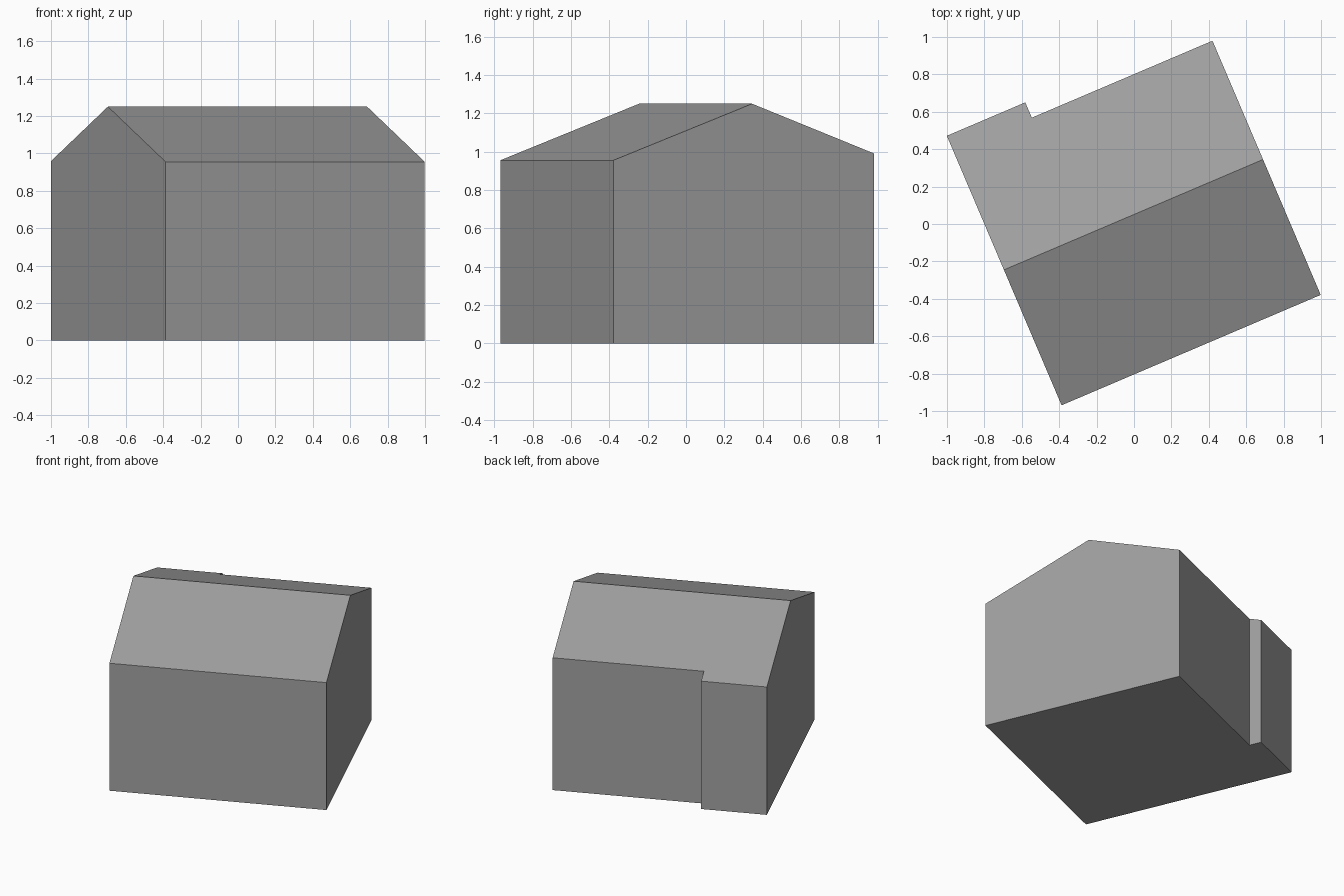
import bpy
import bmesh
import math
from mathutils import Matrix

cube = bpy.data.objects.get("Cube")
if cube:
    bpy.data.objects.remove(cube, do_unlink=True)

mat = bpy.data.materials.new("plain grey")
mat.use_nodes = True
grey = (0.35, 0.35, 0.35, 1)
mat.diffuse_color = grey
mat.node_tree.nodes["Principled BSDF"].inputs["Base Color"].default_value = grey

RIDGE_V, RIDGE_Z, PITCH = 0.047, 1.25, 0.375
WEST, EAST, STEP = -0.736, 0.77, -0.28
FRONT, BACK, BAY = -0.74, 0.737, 0.826
TURN = Matrix.Rotation(math.radians(23.07), 4, "Z")


def roof_height(v):
    return RIDGE_Z - PITCH * abs(v - RIDGE_V)


# Footprint in the building's own axes, ridge along x, with a bay at the back
footprint = [(WEST, FRONT), (EAST, FRONT), (EAST, RIDGE_V), (EAST, BACK),
             (STEP, BACK), (STEP, BAY), (WEST, BAY), (WEST, RIDGE_V)]


def build(name, make_faces):
    bm = bmesh.new()
    floor = [bm.verts.new((u, v, 0)) for u, v in footprint]
    top = [bm.verts.new((u, v, roof_height(v))) for u, v in footprint]
    make_faces(bm, floor, top)
    bmesh.ops.delete(bm, geom=[v for v in bm.verts if not v.link_faces], context="VERTS")
    bm.transform(TURN)
    mesh = bpy.data.meshes.new(name)
    bm.to_mesh(mesh)
    bm.free()
    mesh.materials.append(mat)
    obj = bpy.data.objects.new(name, mesh)
    bpy.context.collection.objects.link(obj)


# Walls with whole gable ends, and the floor
def wall_faces(bm, floor, top):
    bm.faces.new(floor[::-1])
    for i in (0, 3, 4, 5):
        bm.faces.new((floor[i], floor[i + 1], top[i + 1], top[i]))
    bm.faces.new((floor[1], floor[2], floor[3], top[3], top[2], top[1]))
    bm.faces.new((floor[6], floor[7], floor[0], top[0], top[7], top[6]))


# Two roof slopes meeting at the ridge
def roof_faces(bm, floor, top):
    bm.faces.new((top[0], top[1], top[2], top[7]))
    bm.faces.new(top[2:])


build("walls", wall_faces)
build("roof", roof_faces)
